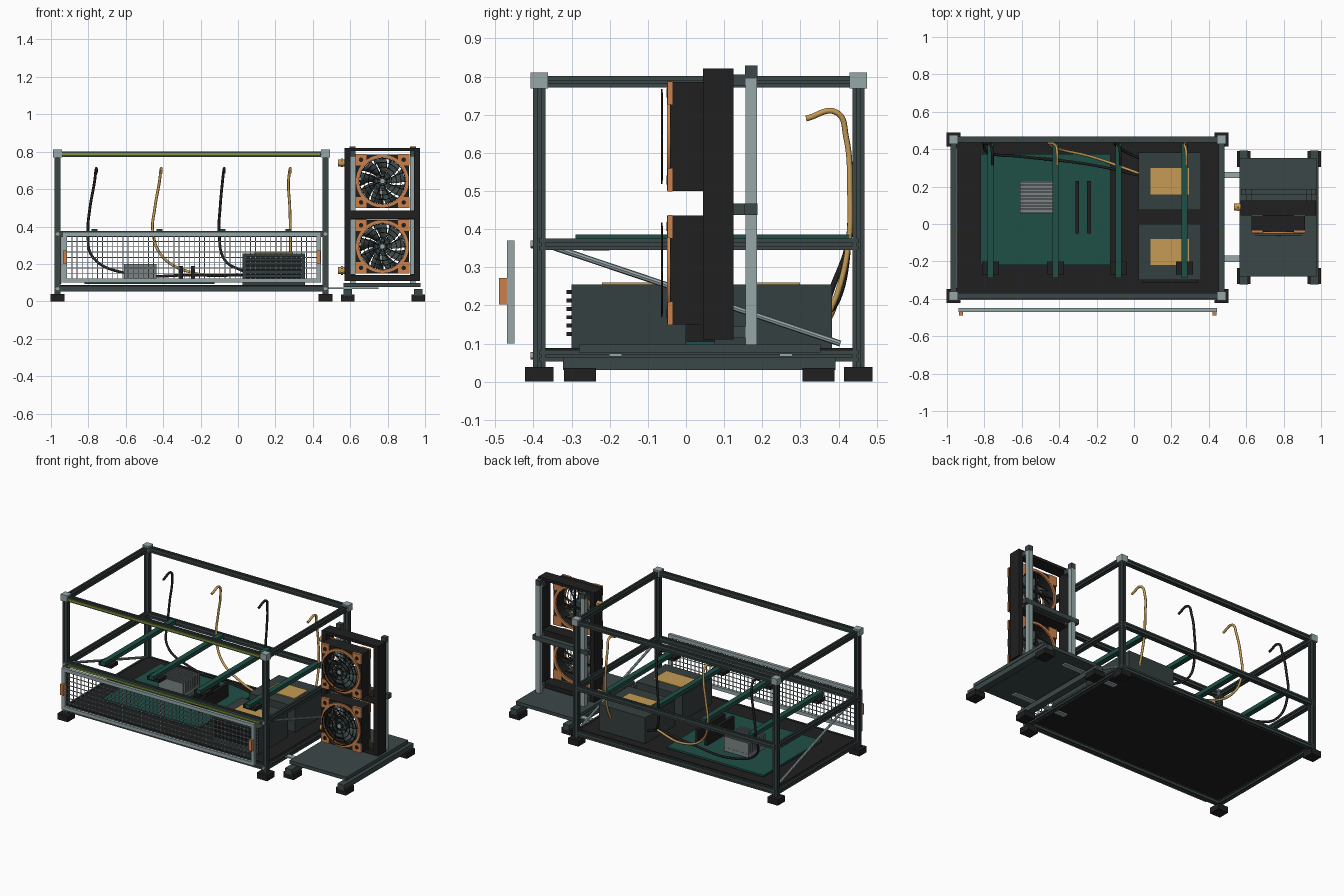
import bpy, bmesh, math
from mathutils import Matrix, Vector

cube = bpy.data.objects.get("Cube")
if cube:
    bpy.data.objects.remove(cube, do_unlink=True)


def material(name, r, g, b):
    m = bpy.data.materials.new(name)
    m.use_nodes = True
    m.diffuse_color = (r, g, b, 1)
    m.node_tree.nodes["Principled BSDF"].inputs["Base Color"].default_value = (r, g, b, 1)
    return m


FRAME = material("dark_slate", .045, .064, .064)
CASE = material("case_grey", .036, .05, .05)
BLACK = material("black", .014, .014, .014)
LIGHT = material("light_steel", .31, .39, .4)
METAL = material("mid_grey", .2, .23, .23)
GREEN = material("board_green", .014, .08, .062)
ORANGE = material("copper_orange", .6, .22, .07)
TAN = material("brass_tan", .56, .33, .09)
LIME = material("lime_strip", .22, .3, .03)


def finish(name, bm, mat, smooth=False):
    bmesh.ops.recalc_face_normals(bm, faces=bm.faces)
    me = bpy.data.meshes.new(name)
    bm.to_mesh(me)
    bm.free()
    me.materials.append(mat)
    ob = bpy.data.objects.new(name, me)
    bpy.context.collection.objects.link(ob)
    if smooth:
        bpy.context.view_layer.objects.active = ob
        ob.select_set(True)
        bpy.ops.object.shade_smooth_by_angle()
        ob.select_set(False)
    return ob


def boxes(name, mat, *spans):
    """One object made of boxes, each (x0, x1, y0, y1, z0, z1)."""
    bm = bmesh.new()
    for x0, x1, y0, y1, z0, z1 in spans:
        mid = Vector((x0 + x1, y0 + y1, z0 + z1)) / 2
        m = Matrix.Translation(mid) @ Matrix.Diagonal((x1 - x0, y1 - y0, z1 - z0, 1))
        bmesh.ops.create_cube(bm, size=1, matrix=m)
    return finish(name, bm, mat)


def block(x, y, z, sx, sy, sz):
    return (x - sx / 2, x + sx / 2, y - sy / 2, y + sy / 2, z - sz / 2, z + sz / 2)


def along(a, b):
    a, b = Vector(a), Vector(b)
    return Matrix.Translation(a) @ (b - a).to_track_quat('Z', 'Y').to_matrix().to_4x4()


def slotted_rail(name, a, b, w=.032):
    """Square extrusion with a groove in every side."""
    h, s, d = w / 2, w * .13, w * .32
    side = [(-h, -h), (-s, -h), (-s, -d), (s, -d), (s, -h)]
    pts = [Matrix.Rotation(i * math.pi / 2, 2) @ Vector(p) for i in range(4) for p in side]
    bm = bmesh.new()
    f = bm.faces.new([bm.verts.new((p.x, p.y, 0)) for p in pts])
    ext = bmesh.ops.extrude_face_region(bm, geom=[f])
    length = (Vector(b) - Vector(a)).length
    bmesh.ops.translate(bm, vec=(0, 0, length), verts=[v for v in ext["geom"] if isinstance(v, bmesh.types.BMVert)])
    bm.transform(along(a, b))
    return finish(name, bm, FRAME)


def rod(name, mat, a, b, r, sides=20):
    bm = bmesh.new()
    n = (Vector(b) - Vector(a)).length
    bmesh.ops.create_cone(bm, cap_ends=True, segments=sides, radius1=r, radius2=r, depth=n,
                          matrix=along(a, b) @ Matrix.Translation((0, 0, n / 2)))
    return finish(name, bm, mat, sides > 6)


def ring(name, mat, x, z, y0, y1, r0, r1, square=0, n=40):
    """Tube around the y axis; a square value gives a square outer edge."""
    bm = bmesh.new()
    loops = []
    for i in range(n):
        t = 2 * math.pi * (i + .5 * (n % 8 != 0)) / n
        c, s = math.cos(t), math.sin(t)
        k = square / max(abs(c), abs(s)) if square else r1
        loops.append([bm.verts.new((x + c * r, y, z + s * r)) for r, y in ((r0, y0), (k, y0), (k, y1), (r0, y1))])
    for i in range(n):
        p, q = loops[i], loops[(i + 1) % n]
        for j in range(4):
            bm.faces.new((p[j], p[(j + 1) % 4], q[(j + 1) % 4], q[j]))
    return finish(name, bm, mat, True)


def cable(name, mat, pts, r=.008):
    cu = bpy.data.curves.new(name, 'CURVE')
    cu.dimensions, cu.bevel_depth, cu.bevel_resolution, cu.resolution_u = '3D', r, 2, 8
    cu.use_fill_caps = True
    sp = cu.splines.new('BEZIER')
    sp.bezier_points.add(len(pts) - 1)
    for bp, p in zip(sp.bezier_points, pts):
        bp.co = p
        bp.handle_left_type = bp.handle_right_type = 'AUTO'
    cu.materials.append(mat)
    bpy.context.collection.objects.link(bpy.data.objects.new(name, cu))


# Open rack: posts, three levels of rails, caps and feet
XL, XR, YF, YB = -.965, .468, -.385, .452
corners = [(x, y) for x in (XL, XR) for y in (YF, YB)]
for x, y in corners:
    slotted_rail("corner_post", (x, y, .035), (x, y, .78))
for z in (.068, .36, .786):
    for y in (YF, YB):
        slotted_rail("long_rail", (XL, y, z), (XR, y, z), .03)
    for x in (XL, XR):
        slotted_rail("side_rail", (x, YF, z), (x, YB, z), .03)
boxes("corner_caps", LIGHT, *[block(x, y, .79, .046, .046, .042) for x, y in corners])
boxes("rack_feet", BLACK, *[block(x, y, .019, .074, .074, .038) for x, y in corners])
boxes("light_strips", LIME, *[block(-.25, -.403, z, 1.38, .006, .011) for z in (.787, .355)])
for x in (XL, XR):
    rod("side_brace", LIGHT, (x * .985, -.345, .352), (x * .985, .405, .1), .008, 8)
    for z in (.068, .36):
        rod("joint_bolt", LIGHT, (x, -.4, z), (x, -.408, z), .01, 12)
boxes("floor_plate", BLACK, (-.955, .458, -.375, .442, .076, .088))

# Circuit board, heatsink and memory sticks
boxes("main_board", GREEN, (-.82, -.125, -.22, .375, .094, .106))
boxes("heatsink", METAL, (-.61, -.435, .055, .23, .106, .13),
      *[block(-.522, .06 + i * .0183, .165, .175, .008, .07) for i in range(10)])
boxes("memory_sticks", BLACK, *[block(x, .09, .148, .02, .28, .084) for x in (-.303, -.24)])

# Power cases with front louvres and top pads
for y0, y1 in ((-.3, 0), (.075, .383)):
    mid = (y0 + y1) / 2
    boxes("power_case", CASE, (.025, .358, y0, y1, .088, .255))
    boxes("case_pad", TAN, block(.192, mid, .257, .205, .14, .006))
boxes("case_louvres", BLACK, *[block(.192, -.306, .125 + i * .022, .3, .014, .01) for i in range(6)])

# Card support bars and their clamps
bar_x = (-.767, -.42, -.083, .27)
boxes("support_bars", GREEN, *[block(x, .07, .373, .034, .72, .026) for x in bar_x])
boxes("bar_clamps", BLACK, *[block(x, -.235, .355, .09, .07, .022) for x in bar_x])

# Hooked cables falling from the back to the power cases
ends = [[(-.775, .38, .235), (-.6, .36, .15), (-.25, .32, .14), (.03, .26, .14)],
        [(-.4, .4, .235), (-.23, .36, .15), (.03, .27, .14)],
        [(-.07, .4, .22), (.03, .35, .16)],
        [(.28, .4, .24), (.275, .375, .18)]]
for i, (x, end) in enumerate(zip(bar_x, ends)):
    sag = (.035, .035, .018, -.01)[i]
    top = [(x + .01, .315, .69), (x + .008, .395, .706), (x, .42, .64),
           (x - sag * .7, .43, .5), (x - sag, .427, .37)]
    cable("hooked_cable", TAN if i % 2 else BLACK, top + end, .0075)

# Front mesh guard with handles
PX0, PX1, PZ0, PZ1 = -.937, .443, .1, .37
boxes("guard_frame", LIGHT, (PX0, PX1, -.47, -.45, PZ0, PZ0 + .022), (PX0, PX1, -.47, -.45, PZ1 - .022, PZ1),
      (PX0, PX0 + .022, -.47, -.45, PZ0, PZ1), (PX1 - .022, PX1, -.47, -.45, PZ0, PZ1))
nx, nz = 49, 8
wires = [block(PX0 + .022 + 1.336 * i / nx, -.46, .235, .004, .004, .23) for i in range(1, nx)]
wires += [block(-.247, -.46, PZ0 + .022 + .226 * i / nz, 1.34, .004, .004) for i in range(1, nz)]
boxes("guard_mesh", LIGHT, *wires)
boxes("guard_handles", ORANGE, *[block(x, -.48, .237, .022, .02, .07) for x in (-.924, .43)])

# Cooling skid: feet, runners, deck and tie bars
boxes("skid_feet", BLACK, *[block(x, y, .018, .073, .084, .036) for x in (.587, .963) for y in (-.278, .347)])
boxes("skid_runners", FRAME, *[block(x, .035, .048, .045, .715, .034) for x in (.587, .963)])
boxes("skid_deck", FRAME, (.565, .975, -.28, .353, .076, .098))
boxes("tie_bars", LIGHT, *[block(.555, y, .07, .39, .034, .008) for y in (-.185, .262)])

# Radiator frame and rear supports
FX = .772
boxes("radiator_frame", BLACK, *[block(x, .085, .465, .032, .08, .71) for x in (.586, .958)],
      *[block(FX, .085, z, .4, .08, h) for z, h in ((.125, .03), (.463, .044), (.812, .018))])
boxes("rear_posts", LIGHT, *[block(x, .171, .447, .03, .03, .7) for x in (.613, .935)])
boxes("rear_post_caps", FRAME, *[block(x, .171, .812, .032, .032, .034) for x in (.613, .935)])
boxes("rear_crossbar", FRAME, block(FX, .171, .452, .4, .034, .03))
boxes("post_brackets", FRAME, *[block(x, .14, z, .03, .04, .03) for x in (.613, .935) for z in (.13, .452, .79)])
for z in (.165, .74):
    rod("hose_fitting", TAN, (.535, .09, z), (.575, .09, z), .019)
    rod("fitting_collar", TAN, (.552, .09, z), (.562, .09, z), .023, 6)

# Two fans
for z in (.643, .293):
    ring("fan_housing", BLACK, FX, z, -.042, .05, .133, 0, .143)
    ring("fan_rim", ORANGE, FX, z, -.05, -.04, .125, .141)
    ring("fan_back_rim", ORANGE, FX, z, .045, .056, .125, .141)
    pads = [(FX + sx * .114, z + sz * .114) for sx in (-1, 1) for sz in (-1, 1)]
    boxes("fan_corner_pads", ORANGE, *[block(x, y, pz, .06, .012, .06) for x, pz in pads for y in (-.042, .05)])
    for x, pz in pads:
        rod("pad_screw", BLACK, (x, -.046, pz), (x, -.051, pz), .012, 12)
    rod("fan_hub", FRAME, (FX, -.035, z), (FX, .03, z), .04, 24)
    bm = bmesh.new()
    for i in range(9):
        rows = []
        for j in range(5):
            r, t = .035 + .022 * j, i * math.tau / 9 + j * .07
            rows.append([bm.verts.new((FX + r * math.cos(t + d), y, z + r * math.sin(t + d)))
                         for d, y in ((-.28, -.025), (.28, .02))])
        for p, q in zip(rows, rows[1:]):
            bm.faces.new((p[0], p[1], q[1], q[0]))
    blades = finish("fan_blades", bm, FRAME, True)
    blades.modifiers.new("thickness", 'SOLIDIFY').thickness = .004
    boxes("fan_struts", BLACK, block(FX, .04, z, .27, .01, .012), block(FX, .04, z, .012, .01, .27))
    # Wire guard in front of the blades
    for r in (.025, .05, .075, .1, .122):
        ring("guard_ring", BLACK, FX, z, -.065, -.061, r - .002, r + .002)
    for i in range(4):
        t = math.pi * (i + .5) / 4
        d = Vector((math.cos(t), 0, math.sin(t))) * .124
        c = Vector((FX, -.062, z))
        rod("guard_spoke", BLACK, c - d, c + d, .002, 6)
    rod("guard_badge", LIGHT, (FX, -.06, z), (FX, -.066, z), .014, 16)
